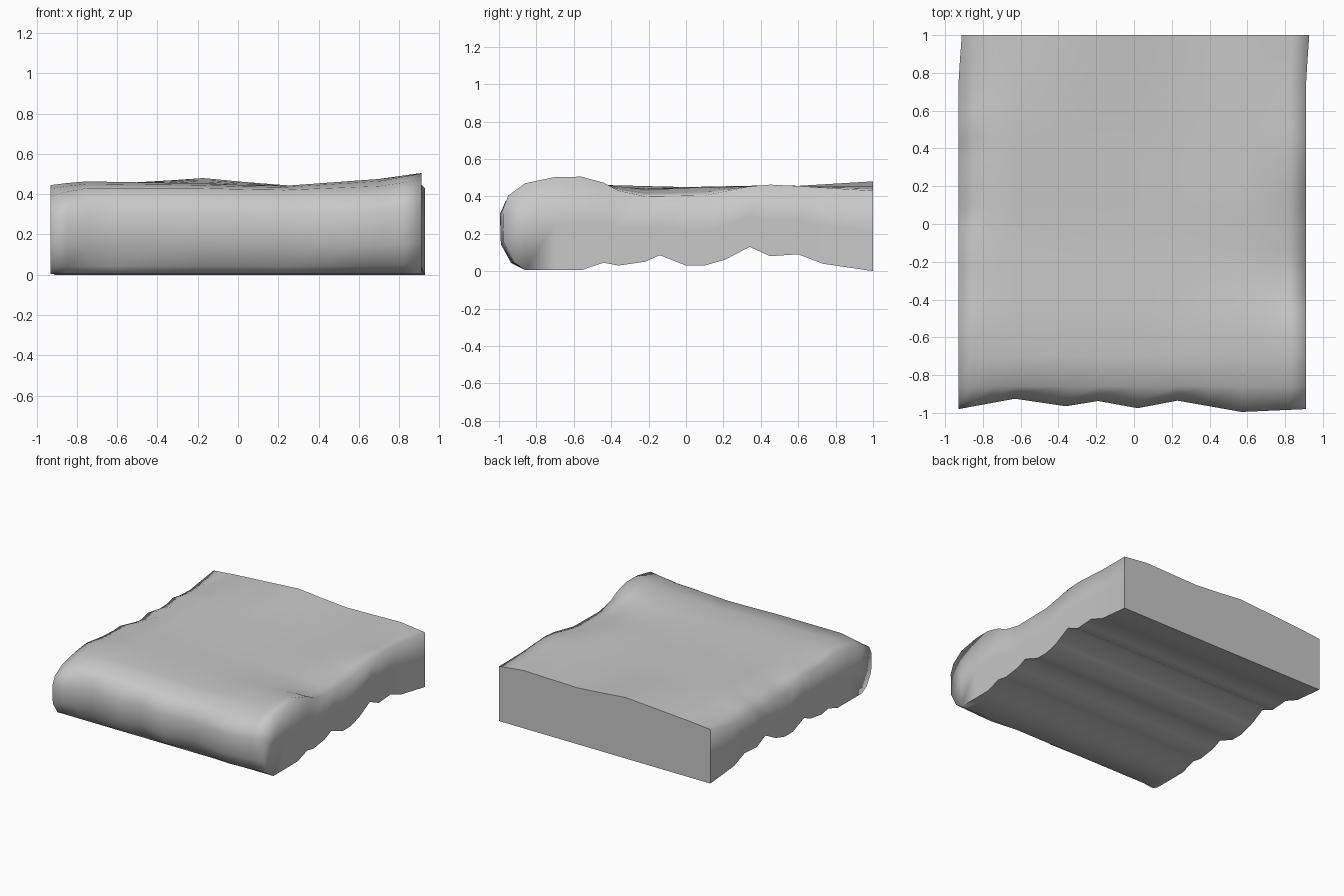
import bpy, bmesh

cube = bpy.data.objects.get("Cube")
if cube:
    bpy.data.objects.remove(cube, do_unlink=True)


def curve(points, t):
    """Piecewise linear lookup in a list of (position, value) pairs."""
    if t <= points[0][0]:
        return points[0][1]
    for (a, va), (b, vb) in zip(points, points[1:]):
        if t <= b:
            return va + (vb - va) * (t - a) / (b - a)
    return points[-1][1]


# Rippled underside, constant across the width
underside = [(-.86, .005), (-.56, .005), (-.44, .045), (-.36, .03), (-.22, .05),
             (-.14, .085), (0, .03), (.15, .03), (.34, .13), (.45, .08),
             (.6, .09), (.73, .04), (1, 0)]

# Top height along the depth at several stations across the width
crumpled_edge = [(-.86, .39), (-.6, .45), (-.27, .41), (-.14, .42), (.1, .365),
                 (.21, .39), (.4, .355), (.52, .39), (.68, .36), (1, .425)]
raised_edge = [(-.86, .47), (-.69, .505), (-.5, .505), (-.36, .43), (-.22, .4),
               (.1, .405), (.4, .465), (.6, .455), (1, .43)]
stations = [(-.93, crumpled_edge),
            (-.78, [(-.86, .43), (-.6, .465), (0, .45), (.5, .46), (1, .44)]),
            (-.19, [(-.86, .43), (-.6, .455), (-.12, .44), (.5, .45), (1, .48)]),
            (.2, [(-.86, .42), (-.6, .44), (-.12, .43), (.5, .435), (1, .443)]),
            (.7, [(-.86, .44), (-.6, .48), (-.2, .435), (.1, .45), (1, .455)]),
            (.91, raised_edge)]

# Wavy front outline and the rounded nose section
front_edge = [(-.93, -.98), (-.63, -.925), (-.36, -.965), (-.2, -.935),
              (.02, -.975), (.23, -.935), (.57, -.995), (.91, -.98)]
nose = [(.06, .1), (.005, .33), (0, .7), (.03, .86)]

columns = [-.93, -.85, -.75, -.63, -.36, -.19, .02, .23, .4, .57, .7, .82, .91]
depths = [-.86, -.7, -.56, -.44, -.36, -.22, -.14, 0, .1, .21, .34, .45,
          .52, .6, .73, .87, 1]


def top_height(x, y):
    return curve([(sx, curve(profile, y)) for sx, profile in stations], x)


bm = bmesh.new()


def vert(x, y, z):
    # The slab leans sideways a little toward the back
    return bm.verts.new((x + .018 * max(0, (y - .75) / .25), y, z))


bottoms, noses, tops = [], [], []
for x in columns:
    bottoms.append([vert(x, y, curve(underside, y)) for y in depths])
    tops.append([vert(x, y, top_height(x, y)) for y in depths])
    front, height = curve(front_edge, x), top_height(x, depths[0])
    noses.append([vert(x, front + d, height * h) for d, h in nose])

# Skin between neighbouring sections; the back panel closes each strip
rings = [b[::-1] + n + t for b, n, t in zip(bottoms, noses, tops)]
for ring, following in zip(rings, rings[1:]):
    for i in range(len(ring) - 1):
        bm.faces.new((ring[i], ring[i + 1], following[i + 1], following[i]))
back = bm.faces.new([t[-1] for t in tops] + [b[-1] for b in bottoms[::-1]])

# Side panels with a middle row, fanned at the nose
side_faces = []
back_side_verts = []
for k in (0, -1):
    x, b, t = columns[k], bottoms[k], tops[k]
    mid = [vert(x, y, (lo.co.z + hi.co.z) / 2) for y, lo, hi in zip(depths, b, t)]
    for i in range(len(mid) - 1):
        side_faces.append(bm.faces.new((b[i], b[i + 1], mid[i + 1], mid[i])))
        side_faces.append(bm.faces.new((mid[i], mid[i + 1], t[i + 1], t[i])))
    rim = [b[0]] + noses[k] + [t[0]]
    for p, q in zip(rim, rim[1:]):
        side_faces.append(bm.faces.new((mid[0], p, q)))
    back_side_verts.append(mid[-1])

# Rebuild the back panel so that it meets the side rows
bm.faces.remove(back)
back = bm.faces.new([t[-1] for t in tops] + [back_side_verts[1]]
                    + [b[-1] for b in bottoms[::-1]] + [back_side_verts[0]])
bmesh.ops.recalc_face_normals(bm, faces=bm.faces)

# Soft top and front, crisp back panel and lower side edges
for face in bm.faces:
    face.smooth = True
back.smooth = False
for edge in back.edges:
    edge.smooth = False
for row in (bottoms[0], bottoms[-1]):
    for p, q in zip(row, row[1:]):
        bm.edges.get((p, q)).smooth = False

mesh = bpy.data.meshes.new("cushion_slab")
bm.to_mesh(mesh)
bm.free()
slab = bpy.data.objects.new("cushion_slab", mesh)
bpy.context.collection.objects.link(slab)

grey = bpy.data.materials.new("plain_grey")
grey.use_nodes = True
colour = (.58, .58, .58, 1)
grey.diffuse_color = colour
grey.node_tree.nodes["Principled BSDF"].inputs["Base Color"].default_value = colour
mesh.materials.append(grey)
